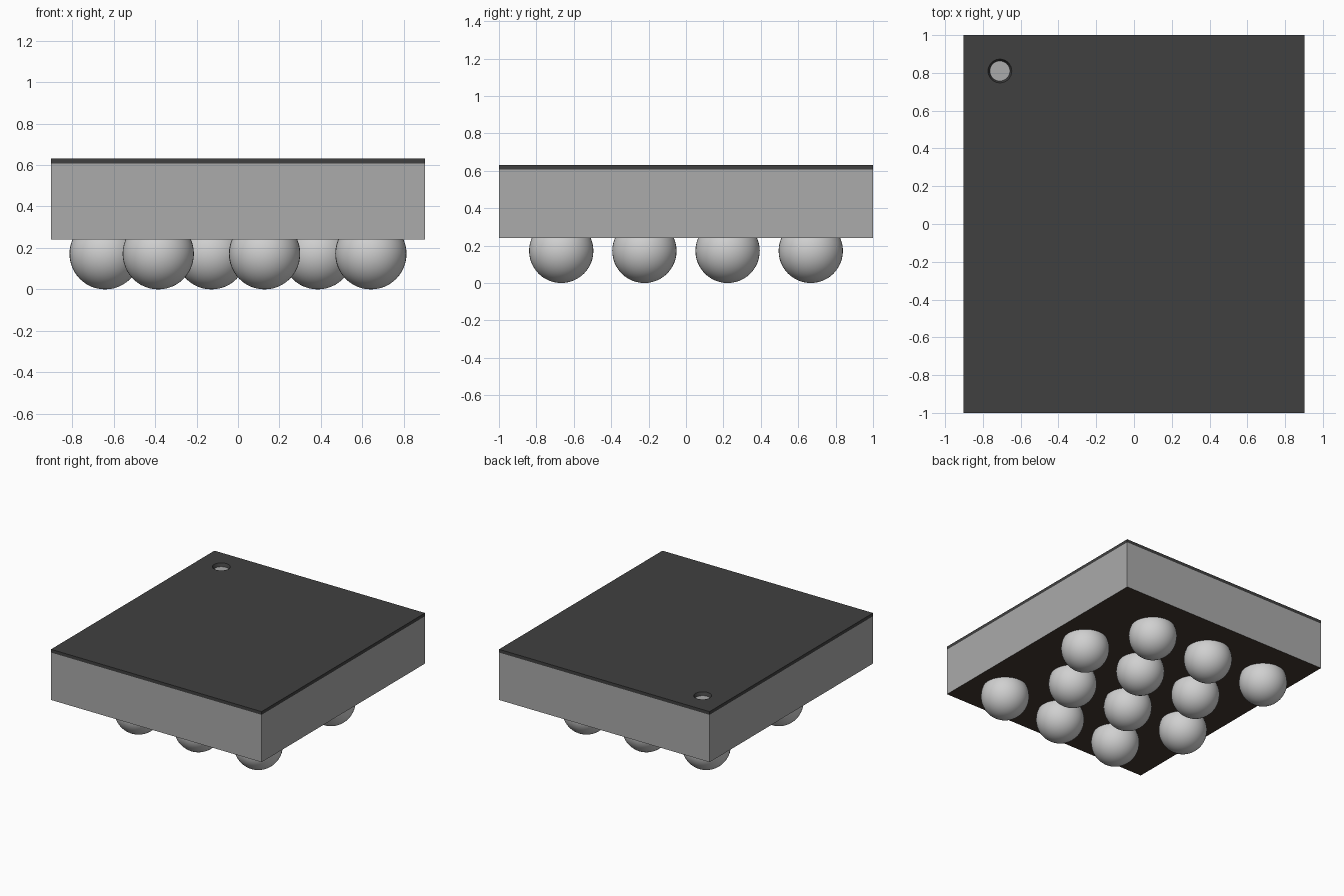
import bpy, bmesh
from mathutils import Matrix

cube = bpy.data.objects.get("Cube")
if cube:
    bpy.data.objects.remove(cube, do_unlink=True)

HALF_X, HALF_Y = 0.902, 1.0
Z_BOTTOM, Z_CAP, Z_TOP = 0.24, 0.607, 0.632
BALL_R = 0.172
PITCH_X, PITCH_Y = 0.513, 0.4447


def material(name, rgb):
    m = bpy.data.materials.new(name)
    m.use_nodes = True
    m.diffuse_color = (*rgb, 1)
    m.node_tree.nodes["Principled BSDF"].inputs["Base Color"].default_value = (*rgb, 1)
    return m


grey = material("body grey", (0.405, 0.405, 0.405))
charcoal = material("cap charcoal", (0.051, 0.051, 0.051))
brown = material("underside dark brown", (0.054, 0.038, 0.028))
silver = material("solder silver", (0.63, 0.63, 0.63))


def make_object(name, bm, *mats):
    mesh = bpy.data.meshes.new(name)
    bm.to_mesh(mesh)
    bm.free()
    for m in mats:
        mesh.materials.append(m)
    ob = bpy.data.objects.new(name, mesh)
    bpy.context.collection.objects.link(ob)
    return ob


def slab(z0, z1):
    bm = bmesh.new()
    size = Matrix.Diagonal((2 * HALF_X, 2 * HALF_Y, z1 - z0, 1))
    bmesh.ops.create_cube(bm, size=1, matrix=Matrix.Translation((0, 0, (z0 + z1) / 2)) @ size)
    bm.normal_update()
    return bm


# Body block with a dark underside
bm = slab(Z_BOTTOM, Z_CAP)
for f in bm.faces:
    f.material_index = 1 if f.normal.z < -0.5 else 0
make_object("package_body", bm, grey, brown)

# Thin cap with a tapered corner marker hole
cap = make_object("package_cap", slab(Z_CAP, Z_TOP), charcoal)
bm = bmesh.new()
bmesh.ops.create_cone(bm, cap_ends=True, segments=32, radius1=0.046, radius2=0.07,
                      depth=0.06, matrix=Matrix.Translation((-0.71, 0.81, (Z_CAP + Z_TOP) / 2)))
cutter = make_object("marker_hole_cutter", bm, charcoal)
cutter.hide_render = True
hole = cap.modifiers.new("marker_hole", "BOOLEAN")
hole.operation = "DIFFERENCE"
hole.solver = "EXACT"
hole.object = cutter

# Apply the cut and drop the helper
bpy.context.view_layer.update()
graph = bpy.context.evaluated_depsgraph_get()
cut_mesh = bpy.data.meshes.new_from_object(cap.evaluated_get(graph))
cap.modifiers.clear()
cap.data = cut_mesh
bpy.data.objects.remove(cutter, do_unlink=True)

# Four rows of solder balls, alternately shifted by half a pitch
for row in range(4):
    y = (row - 1.5) * PITCH_Y
    shift = PITCH_X / 4 if row % 2 == 0 else -PITCH_X / 4
    for col in range(3):
        x = (col - 1) * PITCH_X + shift
        bm = bmesh.new()
        bmesh.ops.create_uvsphere(bm, u_segments=40, v_segments=24, radius=BALL_R,
                                  matrix=Matrix.Translation((x, y, BALL_R)))
        for f in bm.faces:
            f.smooth = True
        make_object(f"solder_ball_{row + 1}_{col + 1}", bm, silver)
